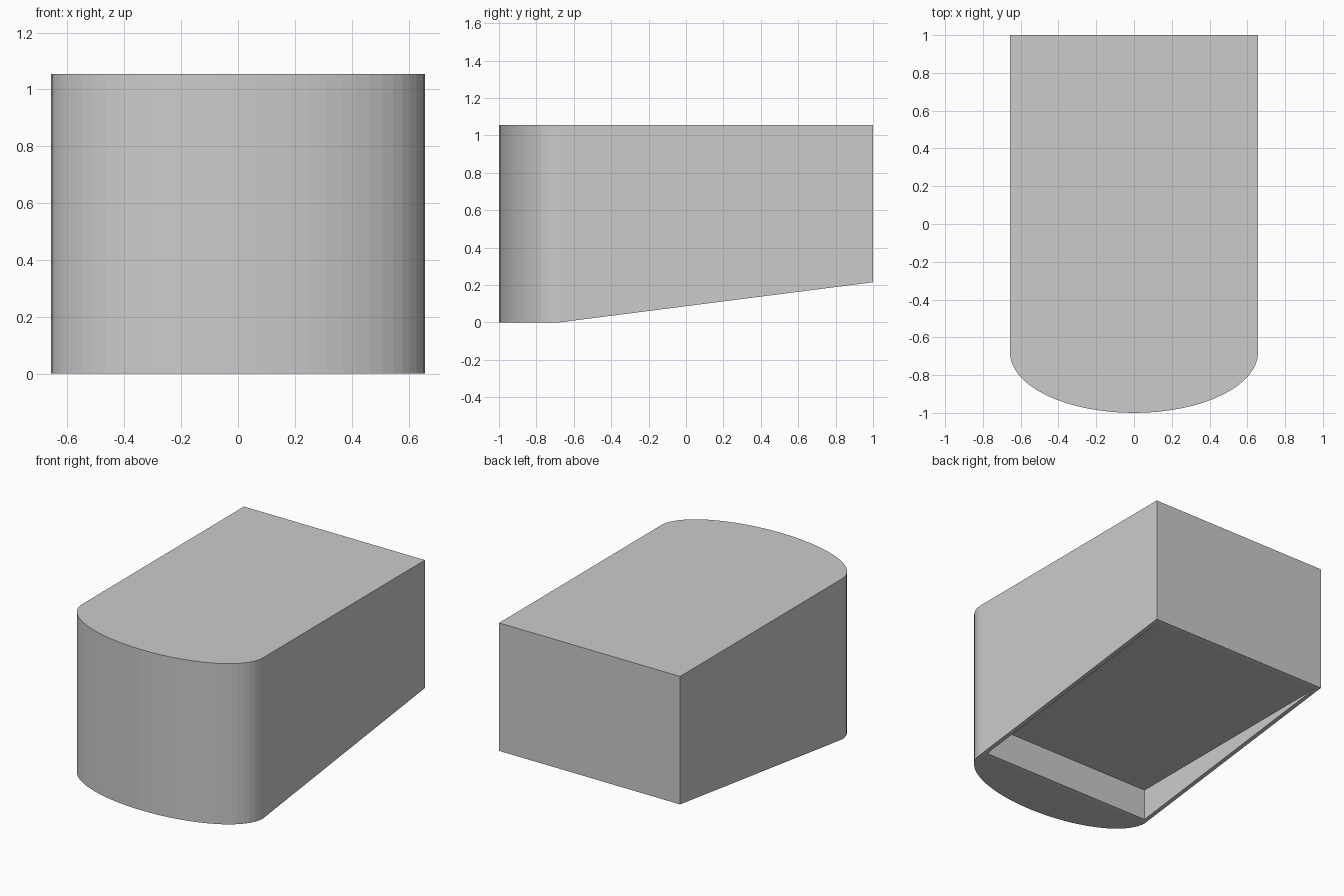
import bpy, bmesh, math

if "Cube" in bpy.data.objects:
    bpy.data.objects.remove(bpy.data.objects["Cube"])

HALF_W, HEIGHT = 0.657, 1.055
Y_BACK, Y_BEND, NOSE = 1.0, -0.68, 0.32   # nose is a half ellipse
RISE, SEGS = 0.215, 32
WALL, Y_STEP, CEIL = 0.028, -0.65, 0.211  # recess under the body


def slope_z(y):
    return RISE * (y - Y_BEND) / (Y_BACK - Y_BEND)


bm = bmesh.new()


def vert(x, y, z):
    return bm.verts.new((x, y, z))


def face(*vs):
    bm.faces.new(vs)


# Outline: rounded nose from left to right, then the two back corners
outline = []
for i in range(SEGS + 1):
    a = math.pi * (1 + i / SEGS)
    outline.append((HALF_W * math.cos(a), Y_BEND + NOSE * math.sin(a), 0.0))
outline += [(HALF_W, Y_BACK, RISE), (-HALF_W, Y_BACK, RISE)]

# Top and outer walls
low = [vert(*p) for p in outline]
top = [vert(x, y, HEIGHT) for x, y, z in outline]
face(*top)
n = len(low)
for i in range(n):
    j = (i + 1) % n
    face(low[i], low[j], top[j], top[i])

# Flat underside of the nose
nose = low[:SEGS + 1]
face(*reversed(nose))

# Sloped rim around the recess
xi = HALF_W - WALL
y_end = Y_BEND + CEIL / RISE * (Y_BACK - Y_BEND)
outer = [low[0], low[SEGS], low[SEGS + 1], low[SEGS + 2]]
inner = [vert(x, y, slope_z(y)) for x, y in
         ((-xi, Y_STEP), (xi, Y_STEP), (xi, y_end), (-xi, y_end))]
for i in range(4):
    j = (i + 1) % 4
    face(outer[i], inner[i], inner[j], outer[j])

# Recess step, wedge-shaped side walls and level ceiling
cl, cr = vert(-xi, Y_STEP, CEIL), vert(xi, Y_STEP, CEIL)
face(inner[0], inner[1], cr, cl)
face(inner[1], inner[2], cr)
face(inner[0], cl, inner[3])
face(cl, cr, inner[2], inner[3])

bmesh.ops.recalc_face_normals(bm, faces=bm.faces)
mesh = bpy.data.meshes.new("rounded_body")
bm.to_mesh(mesh)
bm.free()
bpy.context.collection.objects.link(bpy.data.objects.new("rounded_body", mesh))
